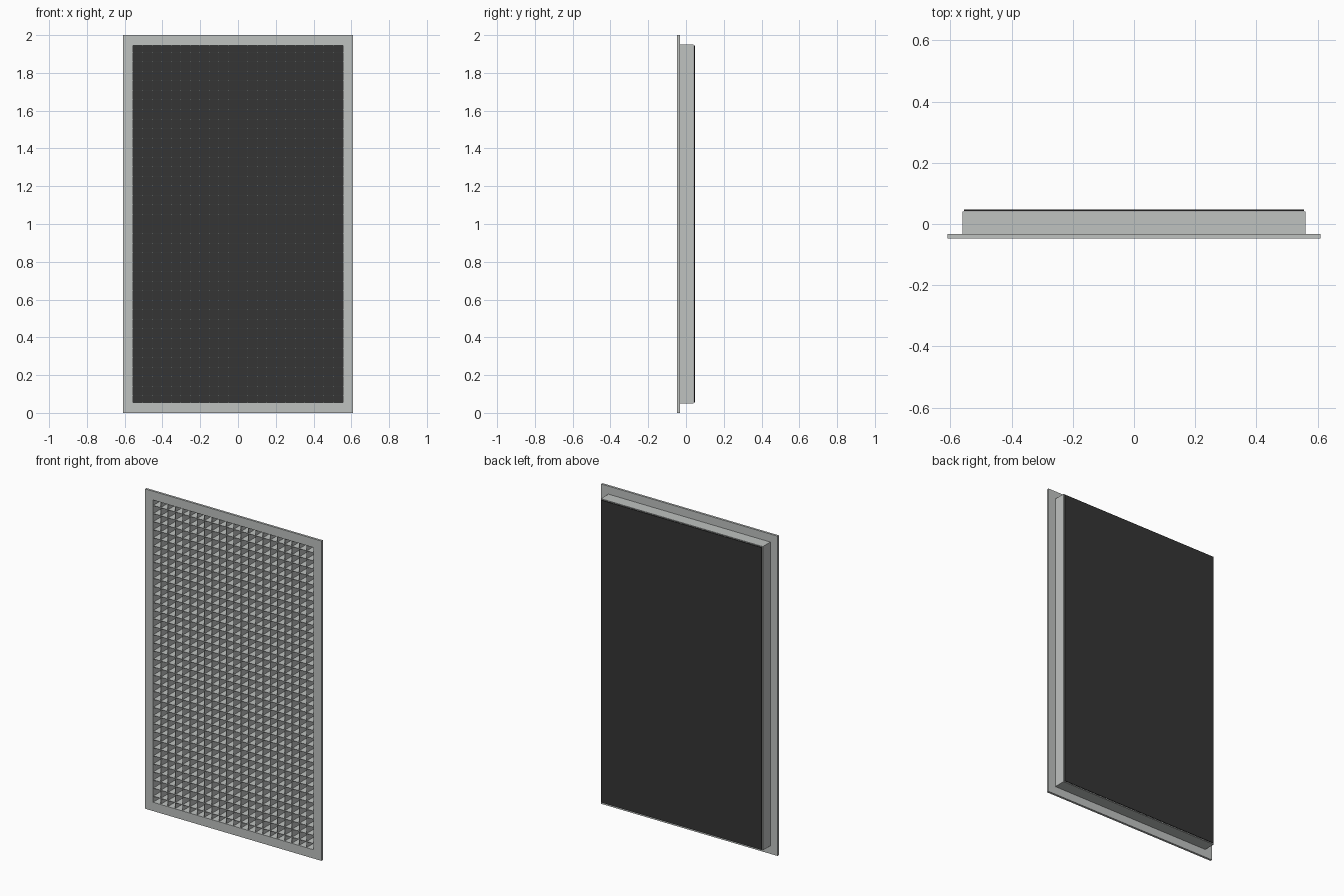
import bpy
import bmesh
from mathutils import Matrix, Vector

if "Cube" in bpy.data.objects:
    bpy.data.objects.remove(bpy.data.objects["Cube"], do_unlink=True)


def make_material(name, color):
    mat = bpy.data.materials.new(name)
    mat.use_nodes = True
    mat.diffuse_color = color
    mat.node_tree.nodes["Principled BSDF"].inputs["Base Color"].default_value = color
    return mat


def add_box(bm, x, y, z):
    """Box from (low, high) ranges on each axis."""
    lo, hi = (Vector(v) for v in zip(x, y, z))
    matrix = Matrix.Translation((lo + hi) / 2) @ Matrix.Diagonal((*(hi - lo), 1))
    bmesh.ops.create_cube(bm, size=1, matrix=matrix)


def add_ring(bm, outer, inner, y):
    """Rectangular ring around the panel centre, extruded along y."""
    loops = []
    for depth in y:
        for w, h in (outer, inner):
            loops.append([bm.verts.new((sx * w, depth, MID + sz * h))
                          for sx, sz in ((-1, -1), (1, -1), (1, 1), (-1, 1))])
    front_out, front_in, back_out, back_in = loops
    for a, b in ((front_out, front_in), (front_in, back_in),
                 (back_in, back_out), (back_out, front_out)):
        for i in range(4):
            j = (i + 1) % 4
            bm.faces.new((a[i], a[j], b[j], b[i]))
    bmesh.ops.recalc_face_normals(bm, faces=bm.faces)


def finish(name, bm, mat):
    mesh = bpy.data.meshes.new(name)
    bm.to_mesh(mesh)
    bm.free()
    mesh.materials.append(mat)
    obj = bpy.data.objects.new(name, mesh)
    bpy.context.collection.objects.link(obj)


metal = make_material("light grey metal", (0.52, 0.54, 0.53, 1))
black = make_material("black backing", (0.035, 0.035, 0.035, 1))

MID = 1.0
NECK = (0.56, 0.95)
OPENING = (0.555, 0.945)
FRONT, FLANGE_BACK, NECK_BACK = -0.047, -0.033, 0.041
PITCH, BLADE = 0.0505, 0.0026

# Flat border that sits against the ceiling or wall
bm = bmesh.new()
add_ring(bm, (0.61, 1.0), OPENING, (FRONT, FLANGE_BACK))
finish("flange", bm, metal)

# Duct collar behind the border
bm = bmesh.new()
add_ring(bm, NECK, OPENING, (FLANGE_BACK, NECK_BACK))
finish("neck", bm, metal)

# Egg-crate core of crossing thin blades
w, h = OPENING
depth = (FRONT + 0.003, NECK_BACK - 0.001)
bm = bmesh.new()
for i in range(-10, 11):
    x = i * PITCH
    add_box(bm, (x - BLADE / 2, x + BLADE / 2), depth, (MID - h, MID + h))
finish("vertical_blades", bm, metal)

bm = bmesh.new()
for i in range(-18, 19):
    z = MID + i * PITCH
    add_box(bm, (-w, w), depth, (z - BLADE / 2, z + BLADE / 2))
finish("horizontal_blades", bm, metal)

# Thin dark sheet closing the back
bm = bmesh.new()
add_box(bm, (-w, w), (0.043, 0.047), (MID - h, MID + h))
finish("back_sheet", bm, black)
